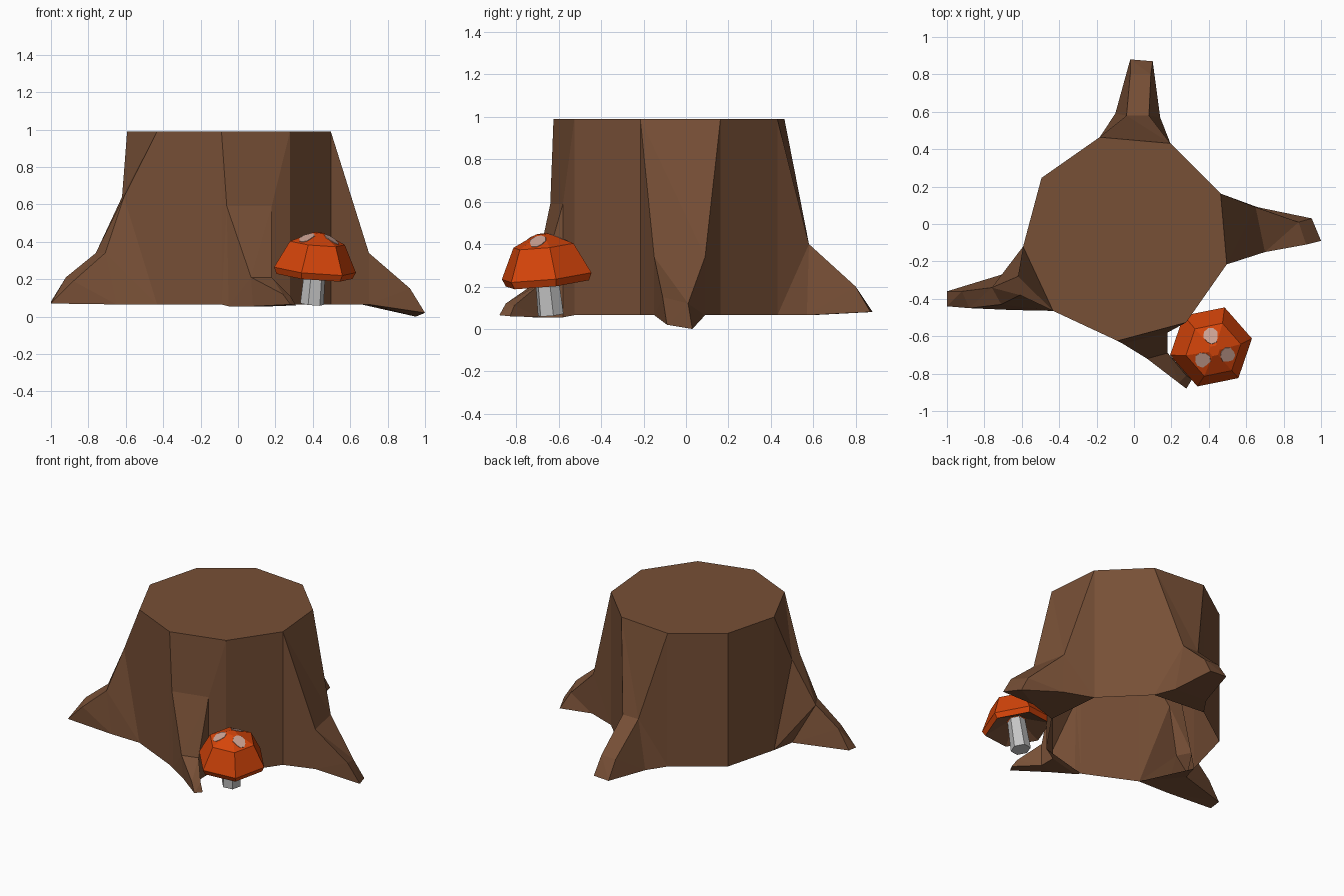
import bpy, bmesh, math
from mathutils import Vector, Matrix

if "Cube" in bpy.data.objects:
    bpy.data.objects.remove(bpy.data.objects["Cube"])

def material(name, rgb):
    m = bpy.data.materials.new(name)
    m.diffuse_color = (*rgb, 1)
    m.use_nodes = True
    m.node_tree.nodes["Principled BSDF"].inputs["Base Color"].default_value = m.diffuse_color
    return m

BARK = material("bark_brown", (0.185, 0.079, 0.037))
RED = material("cap_orange_red", (0.66, 0.058, 0.003))
SPOT = material("spot_pale_pink", (0.60, 0.36, 0.29))
STEM = material("stem_grey", (0.56, 0.56, 0.56))

def finish(bm, name, *mats):
    bmesh.ops.remove_doubles(bm, verts=bm.verts, dist=0.0005)
    bmesh.ops.recalc_face_normals(bm, faces=bm.faces)
    me = bpy.data.meshes.new(name)
    bm.to_mesh(me)
    bm.free()
    for m in mats:
        me.materials.append(m)
    ob = bpy.data.objects.new(name, me)
    bpy.context.collection.objects.link(ob)
    return ob

def loft(bm, rings, cap_start=True, cap_end=True, skip=()):
    """Skin a list of equal-length point rings, leaving out the skipped sides."""
    rows = [[bm.verts.new(p) for p in r] for r in rings]
    n = len(rows[0])
    for a, b in zip(rows, rows[1:]):
        for i in range(n):
            j = (i + 1) % n
            if i not in skip:
                bm.faces.new((a[i], a[j], b[j], b[i]))
    if cap_start:
        bm.faces.new(rows[0])
    if cap_end:
        bm.faces.new(rows[-1])
    return rows

# Trunk: straight nine-sided shell, open below and where the roots join
TOP, BASE = 0.99, 0.065
def trunk(i, z):
    a = math.radians(65 + 40 * i)
    return (-0.04 + 0.555 * math.cos(a), -0.072 + 0.555 * math.sin(a), z)

bm = bmesh.new()
loft(bm, [[trunk(i, z) for i in range(9)] for z in (BASE, TOP)],
     cap_start=False, skip=(0, 3, 5, 7))
finish(bm, "trunk", BARK)

# Roots: each flares out of one trunk side; ring = upper a, upper b, lower b, lower a
def root(name, side, *rings):
    a, b = side, side + 1
    start = [trunk(a, TOP), trunk(b, TOP), trunk(b, BASE), trunk(a, BASE)]
    bm = bmesh.new()
    loft(bm, [start, *rings], cap_start=False)
    bmesh.ops.remove_doubles(bm, verts=bm.verts, dist=0.0005)
    bmesh.ops.triangulate(bm, faces=[f for f in bm.faces if len(f.verts) > 3])
    finish(bm, name, BARK)

root("back_root", 0,
     [(0.08, 0.58, 0.40), (-0.04, 0.58, 0.40), (-0.10, 0.59, 0.065), (0.14, 0.57, 0.065)],
     [(0.09, 0.80, 0.20), (-0.02, 0.80, 0.20), (-0.02, 0.88, 0.08), (0.10, 0.87, 0.08)])
root("right_root", 7,
     [(0.70, -0.15, 0.34), (0.65, 0.09, 0.34), (0.66, 0.09, 0.065), (0.70, -0.15, 0.065)],
     [(0.92, -0.11, 0.15), (0.88, 0.01, 0.12), (0.95, 0.03, 0.0), (1.0, -0.09, 0.02)])
root("left_root", 3,
     [(-0.62, -0.28, 0.64), (-0.61, -0.38, 0.64), trunk(4, BASE), trunk(3, BASE)],
     [(-0.76, -0.34, 0.34), (-0.71, -0.43, 0.34), (-0.65, -0.46, 0.065), (-0.64, -0.25, 0.08)],
     [(-0.92, -0.36, 0.21), (-0.88, -0.45, 0.19), (-1.0, -0.44, 0.07), (-1.0, -0.36, 0.08)])
root("front_root", 5,
     [(-0.06, -0.64, 0.59), (0.18, -0.58, 0.59), (0.18, -0.58, 0.055), (-0.05, -0.64, 0.055)],
     [(0.07, -0.72, 0.21), (0.18, -0.69, 0.21), (0.18, -0.69, 0.055), (0.08, -0.72, 0.055)],
     [(0.24, -0.85, 0.12), (0.28, -0.81, 0.11), (0.31, -0.83, 0.06), (0.28, -0.88, 0.065)])

# Mushroom: slightly tilted six-sided stem and cap
place = (Matrix.Translation((0.41, -0.655, 0.23))
         @ Matrix.Rotation(math.radians(6), 4, 'X')
         @ Matrix.Rotation(math.radians(5), 4, 'Y'))

def hexring(r, z, turn=11):
    return [place @ Vector((r * math.cos(math.radians(turn + 60 * i)),
                            r * math.sin(math.radians(turn + 60 * i)), z))
            for i in range(6)]

bm = bmesh.new()
loft(bm, [hexring(0.064, -0.165), hexring(0.056, 0.05)])
finish(bm, "mushroom_stem", STEM)

# Cap: rim, sloping sides, low crown and a hollow brown underside
bm = bmesh.new()
rows = loft(bm, [hexring(0.06, 0.05), hexring(0.208, -0.015), hexring(0.224, 0.02),
                 hexring(0.15, 0.165), hexring(0.03, 0.22)], cap_start=False)
inner = set(rows[0])
for f in bm.faces:
    if inner & set(f.verts):
        f.material_index = 1
finish(bm, "mushroom_cap", RED, BARK)

# Spots: thin irregular plates on every side face and every second crown face
def spot(bm, k, low, high, size):
    lo, hi = hexring(*low), hexring(*high)
    j = (k + 1) % 6
    c = (lo[k] + lo[j] + hi[k] + hi[j]) / 4
    u = (lo[j] - lo[k]).normalized()
    n = u.cross((hi[k] + hi[j]) / 2 - (lo[k] + lo[j]) / 2).normalized()
    v = n.cross(u)
    def disc(off):
        return [c + n * off + u * (size * (0.88 + 0.12 * math.cos(3 * t + k)) * math.cos(t))
                + v * (size * 1.05 * math.sin(t))
                for t in (math.tau * i / 9 for i in range(9))]
    loft(bm, [disc(-0.002), disc(0.003)])

bm = bmesh.new()
for k in range(6):
    spot(bm, k, (0.224, 0.01), (0.15, 0.155), 0.040)
    if k % 2:
        spot(bm, k, (0.15, 0.165), (0.03, 0.22), 0.045)
finish(bm, "mushroom_spots", SPOT)
